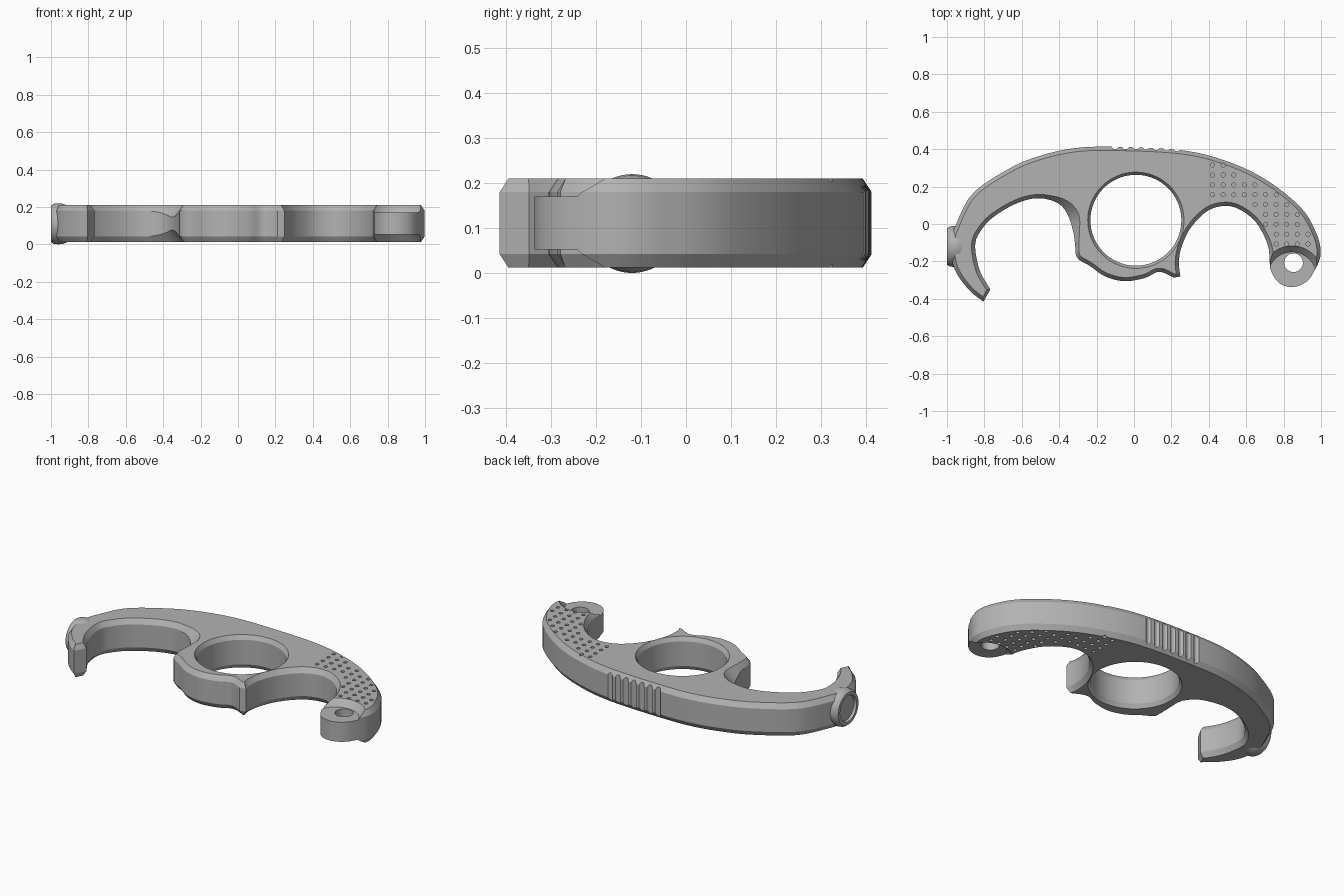
import bpy, bmesh, math
from mathutils import Vector, Matrix

if "Cube" in bpy.data.objects:
    bpy.data.objects.remove(bpy.data.objects["Cube"])

Z0, Z1 = 0.012, 0.21

metal = bpy.data.materials.new("plain grey")
metal.use_nodes = True
GREY = (0.45, 0.45, 0.45, 1)
metal.diffuse_color = GREY
metal.node_tree.nodes["Principled BSDF"].inputs["Base Color"].default_value = GREY


def make_object(name, bm):
    mesh = bpy.data.meshes.new(name)
    bm.to_mesh(mesh)
    bm.free()
    mesh.materials.append(metal)
    ob = bpy.data.objects.new(name, mesh)
    bpy.context.collection.objects.link(ob)
    return ob


def smooth(ob):
    bpy.ops.object.select_all(action='DESELECT')
    ob.select_set(True)
    bpy.context.view_layer.objects.active = ob
    bpy.ops.object.shade_smooth_by_angle(angle=math.radians(25))


def skin(bm, loops):
    """Join stacked counter-clockwise vertex loops into a closed solid."""
    for a, b in zip(loops, loops[1:]):
        n = len(a)
        for i in range(n):
            bm.faces.new((a[i], a[(i + 1) % n], b[(i + 1) % n], b[i]))
    bm.faces.new(loops[0][::-1])
    bm.faces.new(loops[-1])


def lathe(bm, x, y, rings, sides=64, turn=Matrix()):
    """Round solid from rising (height, radius) rings."""
    loops = []
    for z, r in rings:
        loops.append([bm.verts.new(turn @ Vector((x + r * math.cos(t), y + r * math.sin(t), z)))
                      for t in (2 * math.pi * i / sides for i in range(sides))])
    skin(bm, loops)


def spline(pts, step=0.024):
    """Smooth curve through points, evenly resampled."""
    p = [Vector(q) for q in pts]
    if len(p) == 2:
        return p[:1]
    p = [2 * p[0] - p[1]] + p + [2 * p[-1] - p[-2]]
    fine = []
    for a, b, c, d in zip(p, p[1:], p[2:], p[3:]):
        for k in range(80):
            t = k / 80
            fine.append(0.5 * (2 * b + (c - a) * t + (2 * a - 5 * b + 4 * c - d) * t * t
                               + (3 * b - a - 3 * c + d) * t ** 3))
    fine.append(p[-2])
    length = sum((b - a).length for a, b in zip(fine, fine[1:]))
    count = max(2, round(length / step))
    out, run, k = [fine[0]], 0, 1
    for a, b in zip(fine, fine[1:]):
        run += (b - a).length
        if run >= k * length / count and k < count:
            out.append(b)
            k += 1
    return out


# Outline sections, clockwise from the hook tip; sections meet at corners
sections = [
    [(-.805, -.415), (-.877, -.358), (-.945, -.27), (-.974, -.19), (-.98, -.1), (-.955, -.01),
     (-.86, .165), (-.66, .3), (-.5, .365), (-.32, .405), (-.11, .413), (.25, .395), (.49, .338),
     (.7, .24), (.89, .09), (.975, -.05), (.998, -.16), (.965, -.25), (.918, -.312), (.845, -.338),
     (.775, -.315), (.732, -.25), (.725, -.2), (.715, -.11), (.655, .005), (.57, .075),
     (.487, .097), (.39, .068), (.3, -.025), (.252, -.13), (.24, -.21), (.248, -.28)],
    [(.248, -.28), (.212, -.287)],
    [(.212, -.287), (.135, -.255), (.06, -.288), (-.05, -.306), (-.155, -.28), (-.235, -.225),
     (-.305, -.18), (-.315, -.11), (-.323, -.05), (-.352, .045), (-.405, .11), (-.51, .138),
     (-.628, .11), (-.755, .035), (-.822, -.04), (-.848, -.1), (-.843, -.176), (-.82, -.26),
     (-.768, -.35)],
    [(-.768, -.35), (-.805, -.415)],
]
outline = [p for s in sections for p in spline(s)][::-1]

# Body: chamfered slab, with a wide thumb scallop on the inner left edge
bm = bmesh.new()
loops = [[], [], [], []]
for i, p in enumerate(outline):
    d0 = (p - outline[i - 1]).normalized()
    d1 = (outline[(i + 1) % len(outline)] - p).normalized()
    inward = Vector((-d0.y - d1.y, d0.x + d1.x)).normalized()
    scoop = math.exp(-((p - Vector((-.35, .04))).length / .09) ** 2)
    inset = p + inward * (.02 + .035 * scoop)
    drop = .03 + .035 * scoop
    for loop, q, z in zip(loops, (inset, p, p, inset), (Z0, Z0 + drop, Z1 - drop, Z1)):
        loop.append(bm.verts.new((q.x, q.y, z)))
skin(bm, loops)
body = make_object("handle_body", bm)

# Finger ring cutter, flared past both faces
ring = bmesh.new()
lathe(ring, .01, .02, [(Z0 - .02, .269), (Z0 + .025, .243), (Z1 - .025, .243), (Z1 + .02, .269)], 90)

# Lanyard hole cutter
lanyard = bmesh.new()
lathe(lanyard, .853, -.207, [(.03, .05), (.19, .05)], 40)

# Recesses around the lanyard hole, grip grooves and dimples
recess = bmesh.new()
lathe(recess, .845, -.28, [(.17, .13), (Z1 + .04, .196)])
lathe(recess, .845, -.28, [(Z0 - .04, .196), (.052, .13)])
for i in range(7):
    x = -.1 + .055 * i
    lathe(recess, x, .42 - .11 * (x + .1) ** 2, [(-.05, .02), (.27, .02)], 12)
dimple_rows = [(0, 2), (0, 3), (0, 5), (0, 7), (4, 4), (5, 4), (5, 4), (6, 4), (6, 4)]
for row, (start, count) in enumerate(dimple_rows):
    for col in range(start, start + count):
        x, y = .42 + .0567 * col, .315 - .0528 * row
        lathe(recess, x, y, [(Z1 - .015, .011), (Z1 + .02, .011)], 12)
        lathe(recess, x, y, [(Z0 - .02, .011), (Z0 + .015, .011)], 12)

# Cut one after the other, baking each result
for name, cutter_bm in (("ring_cutter", ring), ("recess_cutter", recess), ("lanyard_cutter", lanyard)):
    cutter = make_object(name, cutter_bm)
    cutter.hide_render = True
    mod = body.modifiers.new(name, 'BOOLEAN')
    mod.operation, mod.solver, mod.object = 'DIFFERENCE', 'MANIFOLD', cutter
    bpy.context.view_layer.update()
    graph = bpy.context.evaluated_depsgraph_get()
    cut_mesh = bpy.data.meshes.new_from_object(body.evaluated_get(graph))
    body.modifiers.clear()
    body.data = cut_mesh
    bpy.data.objects.remove(cutter)
smooth(body)

# Round boss with a shallow socket on the outer side of the hook
bm = bmesh.new()
to_side = Matrix.Translation((0, -.12, .11)) @ Matrix.Rotation(-math.pi / 2, 4, 'Y')
lathe(bm, 0, 0, [(.89, .07), (.91, .097), (.935, .107), (.96, .11), (.985, .107), (1, .097),
                 (1, .078), (.985, .074)], 64, to_side)
smooth(make_object("side_boss", bm))
